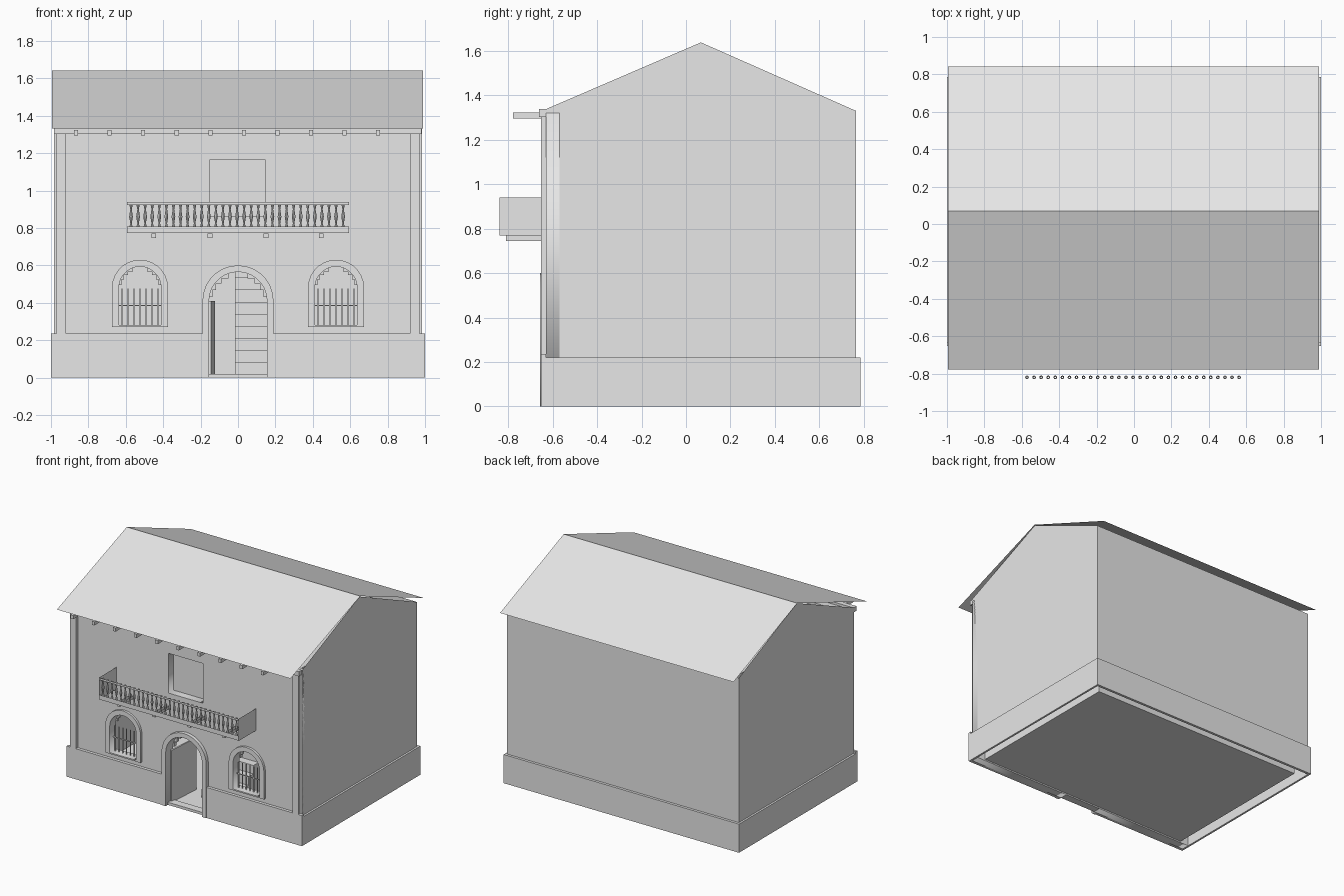
import bpy, bmesh, math
from mathutils import Matrix

if "Cube" in bpy.data.objects:
    bpy.data.objects.remove(bpy.data.objects["Cube"])

plaster = bpy.data.materials.new("pale_grey_plaster")
plaster.use_nodes = True
GREY = (0.8, 0.8, 0.8, 1)
plaster.diffuse_color = GREY
plaster.node_tree.nodes["Principled BSDF"].inputs["Base Color"].default_value = GREY


def add_mesh(name, mesh):
    obj = bpy.data.objects.new(name, mesh)
    bpy.context.collection.objects.link(obj)
    mesh.materials.clear()
    mesh.materials.append(plaster)
    return obj


def from_bmesh(name, bm):
    mesh = bpy.data.meshes.new(name)
    bm.to_mesh(mesh)
    bm.free()
    return add_mesh(name, mesh)


def box(name, x, y, z, open_front=False):
    bm = bmesh.new()
    bmesh.ops.create_cube(bm, size=1)
    for v in bm.verts:
        for i, (lo, hi) in enumerate((x, y, z)):
            v.co[i] = lo if v.co[i] < 0 else hi
    if open_front:
        bm.normal_update()
        bmesh.ops.delete(bm, geom=[f for f in bm.faces if f.normal.y < -0.9], context='FACES')
        bmesh.ops.reverse_faces(bm, faces=bm.faces)
    return from_bmesh(name, bm)


def sheet(name, *quads):
    bm = bmesh.new()
    for quad in quads:
        bm.faces.new([bm.verts.new(p) for p in quad])
    return from_bmesh(name, bm)


def plate(name, loops, y0, y1):
    """Upright slab from x-z outlines; inner outlines become openings."""
    curve = bpy.data.curves.new(name, 'CURVE')
    curve.dimensions = '2D'
    curve.fill_mode = 'BOTH'
    curve.extrude = (y1 - y0) / 2
    for loop in loops:
        spline = curve.splines.new('POLY')
        spline.points.add(len(loop) - 1)
        for point, (x, z) in zip(spline.points, loop):
            point.co = (x, z, 0, 1)
        spline.use_cyclic_u = True
    temp = bpy.data.objects.new(name + "_outline", curve)
    bpy.context.collection.objects.link(temp)
    deps = bpy.context.evaluated_depsgraph_get()
    mesh = bpy.data.meshes.new_from_object(temp.evaluated_get(deps))
    bpy.data.objects.remove(temp)
    mesh.transform(Matrix.Translation((0, (y0 + y1) / 2, 0)) @ Matrix.Rotation(math.pi / 2, 4, 'X'))
    mesh.name = name
    return add_mesh(name, mesh)


def rect(x0, x1, z0, z1):
    return [(x0, z0), (x1, z0), (x1, z1), (x0, z1)]


def arch(cx, r, z0, spring, steps=14):
    top = [(cx + r * math.cos(math.pi * i / steps), spring + r * math.sin(math.pi * i / steps))
           for i in range(steps + 1)]
    return [(cx - r, z0), (cx + r, z0)] + top


FRONT, INNER, BACK = -0.63, -0.57, 0.765
SIDES = (("right", -1), ("left", 1))
WIN_X, WIN_R, WIN_SPRING = 0.524, 0.113, 0.48
DOOR_R, DOOR_SPRING = 0.155, 0.41


def span(s, a, b):
    return tuple(sorted((s * a, s * b)))


# Front wall with arched windows, doorway and upper opening
wall = [(-0.985, 0), (-DOOR_R, 0)] + arch(0, DOOR_R, 0, DOOR_SPRING)[:1:-1]
wall += [(DOOR_R, 0), (0.985, 0), (0.985, 1.32), (-0.985, 1.32)]
holes = [arch(s * WIN_X, WIN_R, 0.28, WIN_SPRING) for _, s in SIDES]
plate("front_wall", [wall] + holes + [rect(-0.15, 0.145, 0.86, 1.165)], FRONT, INNER)
plate("upper_door", [rect(-0.16, 0.155, 0.85, 1.175)], INNER, INNER + 0.01)

# Gable walls, back wall and inner room
gable = [(FRONT, 0), (BACK, 0), (BACK, 1.33), (0.067, 1.638), (FRONT, 1.338)]
for side, s in SIDES:
    sheet(side + "_gable_wall", [(s * 0.985, y, z) for y, z in gable[::s]])
sheet("back_wall", [(0.985, BACK, 0), (-0.985, BACK, 0), (-0.985, BACK, 1.33), (0.985, BACK, 1.33)])
box("inner_room", (-0.915, 0.915), (INNER, 0.7), (0.01, 1.3), open_front=True)

# Roof slopes
for name, y in (("front_roof", -0.778), ("back_roof", 0.843)):
    quad = [(-0.994, y, 1.332), (0.99, y, 1.332), (0.99, 0.07, 1.642), (-0.994, 0.07, 1.642)]
    sheet(name, quad if y < 0 else quad[::-1])

# Plinth
box("back_plinth", (-1, 1), (BACK, 0.785), (0, 0.22))
for side, s in SIDES:
    box(side + "_plinth", span(s, 0.985, 1), (FRONT, 0.785), (0, 0.22))
    box(side + "_front_plinth", span(s, 0.17, 1), (-0.653, FRONT), (0, 0.235))
    box(side + "_pilaster", span(s, 0.92, 0.97), (-0.653, FRONT), (0.235, 1.302))

# Cornice and rafter ends
box("cornice", (-0.985, 0.98), (-0.662, -0.626), (1.302, 1.338))
for i in range(10):
    x = -0.866 + i * 0.1795
    box("rafter_end", (x - 0.011, x + 0.011), (-0.778, -0.65), (1.295, 1.323))

# Window surrounds, bars and stepped inner arches


def stepped_haunches(name, cx, r, spring):
    for _, s in SIDES:
        for i in range(4):
            inner = r * math.cos(math.radians(18 + 17 * i))
            z = spring + r * 0.9 * math.sin(math.radians(8 + 17 * i))
            a, b = sorted((cx + s * inner * 0.93, cx + s * (r + 0.01)))
            box(name, (a, b), (INNER - 0.004, INNER + 0.02), (z, spring + r))


for side, s in SIDES:
    cx = s * WIN_X
    plate(side + "_window_surround",
          [arch(cx, 0.15, 0.27, WIN_SPRING), arch(cx, WIN_R, 0.28, WIN_SPRING)], -0.648, FRONT)
    stepped_haunches(side + "_window_step", cx, WIN_R, WIN_SPRING)
    for i in range(7):
        x = cx - 0.096 + i * 0.032
        box(side + "_window_bar", (x - 0.003, x + 0.003), (-0.606, -0.6), (0.28, 0.475))
    box(side + "_window_crossbar", (cx - WIN_R, cx + WIN_R), (-0.606, -0.6), (0.382, 0.388))

# Doorway surround, threshold and open door
surround = arch(0, 0.19, 0, DOOR_SPRING)[1:] + [(-0.19, 0), (-DOOR_R, 0)]
surround += arch(0, DOOR_R, 0, DOOR_SPRING)[:1:-1] + [(DOOR_R, 0)]
plate("door_surround", [surround], -0.657, FRONT)
stepped_haunches("doorway_step", 0, DOOR_R, DOOR_SPRING)
box("threshold", (-DOOR_R, DOOR_R), (FRONT, INNER), (0, 0.02))
door = box("open_door", (0, 0.012), (0, 0.27), (0.012, 0.41))
door.data.transform(Matrix.Translation((-0.155, -0.6, 0)) @ Matrix.Rotation(math.radians(-4.5), 4, 'Z'))

# Staircase rising towards the back
for i in range(12):
    y = -0.42 + i * 0.06
    box("stair_step", (-0.015, 0.3), (y, 0.3), (0.015 + i * 0.065, 0.08 + i * 0.065))

# Balcony: side panels, rails, edge strip, corbels
RAIL_Y, RAIL_X = -0.838, 0.593
for side, s in SIDES:
    x = s * RAIL_X
    sheet("balcony_%s_panel" % side, [(x, RAIL_Y, 0.77), (x, FRONT, 0.77), (x, FRONT, 0.94), (x, RAIL_Y, 0.94)][::s])
for name, z0, z1 in (("balcony_edge", 0.772, 0.797), ("bottom_rail", 0.797, 0.808), ("top_rail", 0.923, 0.938)):
    sheet(name, [(-RAIL_X, RAIL_Y, z0), (RAIL_X, RAIL_Y, z0), (RAIL_X, RAIL_Y, z1), (-RAIL_X, RAIL_Y, z1)])
for x in (-0.45, -0.15, 0.15, 0.445):
    a, b = x - 0.0125, x + 0.0125
    sheet("balcony_corbel",
          [(a, -0.81, 0.745), (b, -0.81, 0.745), (b, -0.81, 0.77), (a, -0.81, 0.77)],
          [(b, -0.81, 0.745), (b, FRONT, 0.745), (b, FRONT, 0.77), (b, -0.81, 0.77)],
          [(a, FRONT, 0.745), (a, -0.81, 0.745), (a, -0.81, 0.77), (a, FRONT, 0.77)])

# Turned balusters, open at the ends
PROFILE = [(0.01, 0.8), (0.004, 0.825), (0.01, 0.86), (0.004, 0.9), (0.01, 0.93)]
for n in range(31):
    bm = bmesh.new()
    rings = [[bm.verts.new((-0.572 + n * 0.0378 + r * math.cos(k * math.pi / 4),
                            -0.82 + r * math.sin(k * math.pi / 4), z)) for k in range(8)]
             for r, z in PROFILE]
    for low, high in zip(rings, rings[1:]):
        for k in range(8):
            m = (k + 1) % 8
            bm.faces.new((low[k], low[m], high[m], high[k]))
    from_bmesh("baluster", bm)
